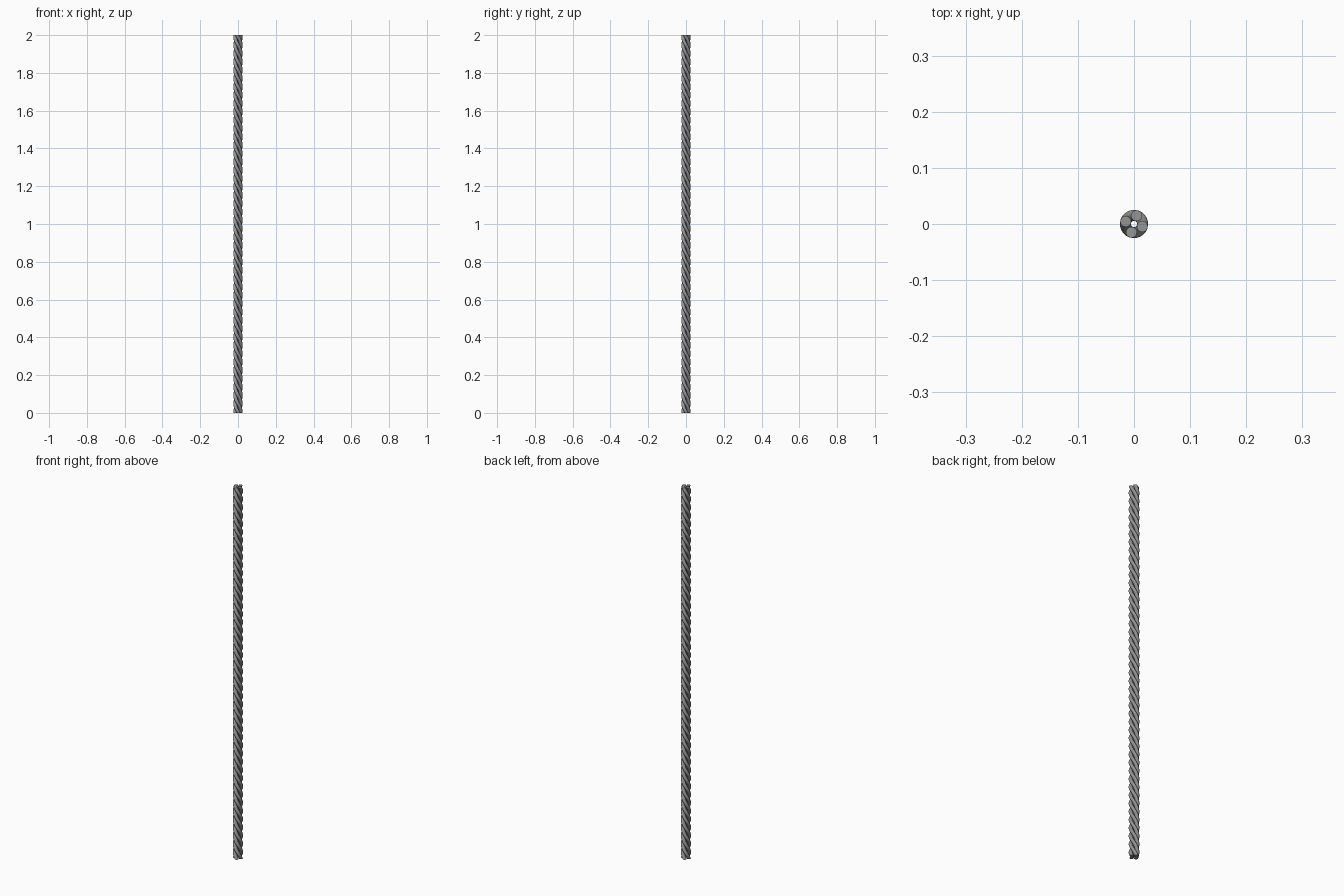
import bpy, bmesh, math

if "Cube" in bpy.data.objects:
    bpy.data.objects.remove(bpy.data.objects["Cube"])

HEIGHT = 2.0
STRANDS = 4
TURNS = 11.33          # left-handed lay
LAY_R = 0.0154         # distance of strand centre from rope axis
STRAND_R = 0.0098
SIDES = 16
STEPS = 272
TOP_PHASE = math.radians(72)

# Dark grey rope material
rope_grey = bpy.data.materials.new("dark_grey")
rope_grey.diffuse_color = (0.3, 0.3, 0.3, 1.0)
rope_grey.use_nodes = True
rope_grey.node_tree.nodes["Principled BSDF"].inputs["Base Color"].default_value = rope_grey.diffuse_color


def make_strand(index):
    """One round strand wound about the rope axis, cut flat at both ends."""
    bm = bmesh.new()
    rings = []
    for i in range(STEPS + 1):
        t = i / STEPS
        a = TOP_PHASE + index * math.tau / STRANDS + (1 - t) * TURNS * math.tau
        cx, cy = LAY_R * math.cos(a), LAY_R * math.sin(a)
        rings.append([bm.verts.new((
            cx + STRAND_R * math.cos(a + k * math.tau / SIDES),
            cy + STRAND_R * math.sin(a + k * math.tau / SIDES),
            t * HEIGHT)) for k in range(SIDES)])
    for low, high in zip(rings, rings[1:]):
        for k in range(SIDES):
            n = (k + 1) % SIDES
            bm.faces.new((low[k], low[n], high[n], high[k]))
    # flat end caps
    bm.faces.new(rings[0][::-1])
    bm.faces.new(rings[-1])
    name = f"rope_strand_{index + 1}"
    mesh = bpy.data.meshes.new(name)
    bm.to_mesh(mesh)
    bm.free()
    mesh.materials.append(rope_grey)
    obj = bpy.data.objects.new(name, mesh)
    bpy.context.collection.objects.link(obj)
    return obj


# Four identical strands twisted together
for s in range(STRANDS):
    strand = make_strand(s)
    bpy.ops.object.select_all(action='DESELECT')
    strand.select_set(True)
    bpy.context.view_layer.objects.active = strand
    bpy.ops.object.shade_smooth_by_angle(angle=math.radians(40))
